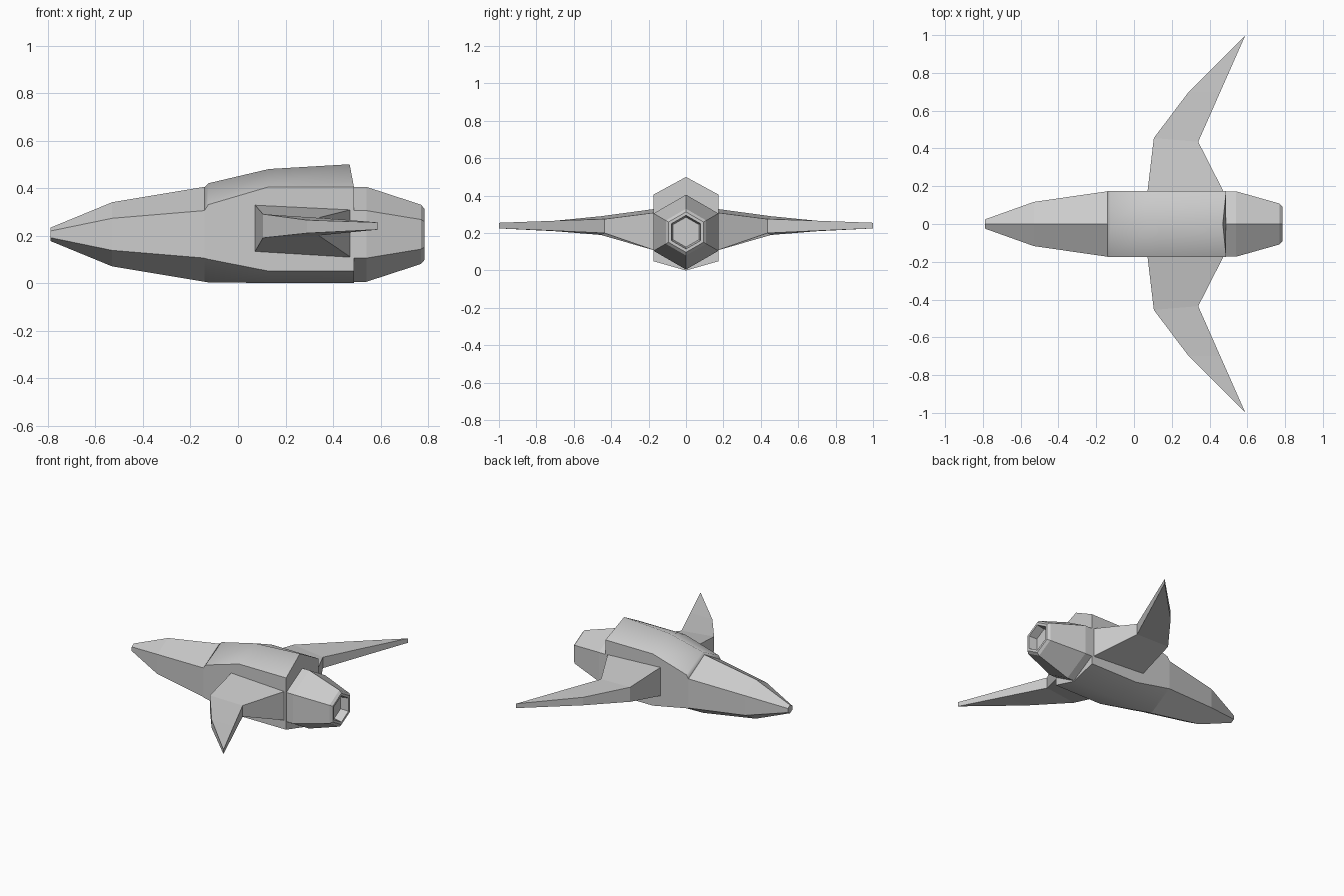
import bpy
import bmesh
import math

cube = bpy.data.objects.get("Cube")
if cube:
    bpy.data.objects.remove(cube, do_unlink=True)

GREY = (0.6, 0.6, 0.6, 1)
hull_grey = bpy.data.materials.new("hull_grey")
hull_grey.use_nodes = True
hull_grey.diffuse_color = GREY
hull_grey.node_tree.nodes["Principled BSDF"].inputs["Base Color"].default_value = GREY


def loft(name, rings):
    """Skin equal-length rings of points and cap both ends."""
    bm = bmesh.new()
    loops = [[bm.verts.new(p) for p in ring] for ring in rings]
    count = len(loops[0])
    for a, b in zip(loops, loops[1:]):
        for i in range(count):
            j = (i + 1) % count
            bm.faces.new((a[i], a[j], b[j], b[i]))
    bm.faces.new(loops[0])
    bm.faces.new(loops[-1])
    bmesh.ops.remove_doubles(bm, verts=bm.verts, dist=0.0005)
    bmesh.ops.recalc_face_normals(bm, faces=bm.faces)
    mesh = bpy.data.meshes.new(name)
    bm.to_mesh(mesh)
    bm.free()
    mesh.materials.append(hull_grey)
    obj = bpy.data.objects.new(name, mesh)
    bpy.context.collection.objects.link(obj)
    return obj


def hexagon(x, radius, z=0.205):
    angles = [math.radians(90 + 60 * i) for i in range(6)]
    return [(x, radius * math.cos(a), z + radius * math.sin(a)) for a in angles]


# Fuselage: pointed hexagonal body ending in a recessed nozzle
stations = [(-0.79, 0.028), (-0.53, 0.135), (-0.14, 0.2), (0.54, 0.2),
            (0.77, 0.125), (0.785, 0.108), (0.785, 0.09), (0.73, 0.08)]
loft("fuselage", [hexagon(x, r) for x, r in stations])


# Raised shell: (ridge x, side x, ridge z, shoulder z, lower corner z, keel z)
def shell_ring(ridge_x, side_x, ridge, shoulder, lower, keel):
    w = 0.175
    return [(ridge_x, 0, ridge), (side_x, w, shoulder), (side_x, w, lower),
            (side_x, 0, keel), (side_x, -w, lower), (side_x, -w, shoulder)]


shell = loft("body_shell", [
    shell_ring(-0.14, -0.14, 0.405, 0.307, 0.104, 0.004),
    shell_ring(-0.125, -0.125, 0.42, 0.33, 0.1, 0.003),
    shell_ring(0.13, 0.13, 0.48, 0.405, 0.05, 0),
    shell_ring(0.47, 0.488, 0.5, 0.405, 0.05, 0),
])
bpy.ops.object.select_all(action="DESELECT")
shell.select_set(True)
bpy.context.view_layer.objects.active = shell
bpy.ops.object.shade_smooth_by_angle(angle=math.radians(59))


# Wing section: leading and trailing corners, each (x, y, top z, bottom z)
def wing_ring(lead, trail, side):
    (lx, ly, lt, lb), (tx, ty, tt, tb) = lead, trail
    return [(lx, side * ly, lt), (tx, side * ty, tt),
            (tx, side * ty, tb), (lx, side * ly, lb)]


TIP = (0.59, 1, 0.255, 0.225)
ELBOW = (0.34, 0.435, 0.275, 0.2)
wing_sections = [
    ((0.07, 0.16, 0.33, 0.13), (0.48, 0.16, 0.31, 0.105)),
    ((0.105, 0.455, 0.29, 0.19), ELBOW),
    ((0.29, 0.7, 0.265, 0.21), (0.457, 0.7, 0.266, 0.212)),
    (TIP, TIP),
]
for name, side in (("rear_wing", 1), ("front_wing", -1)):
    loft(name, [wing_ring(lead, trail, side) for lead, trail in wing_sections])
